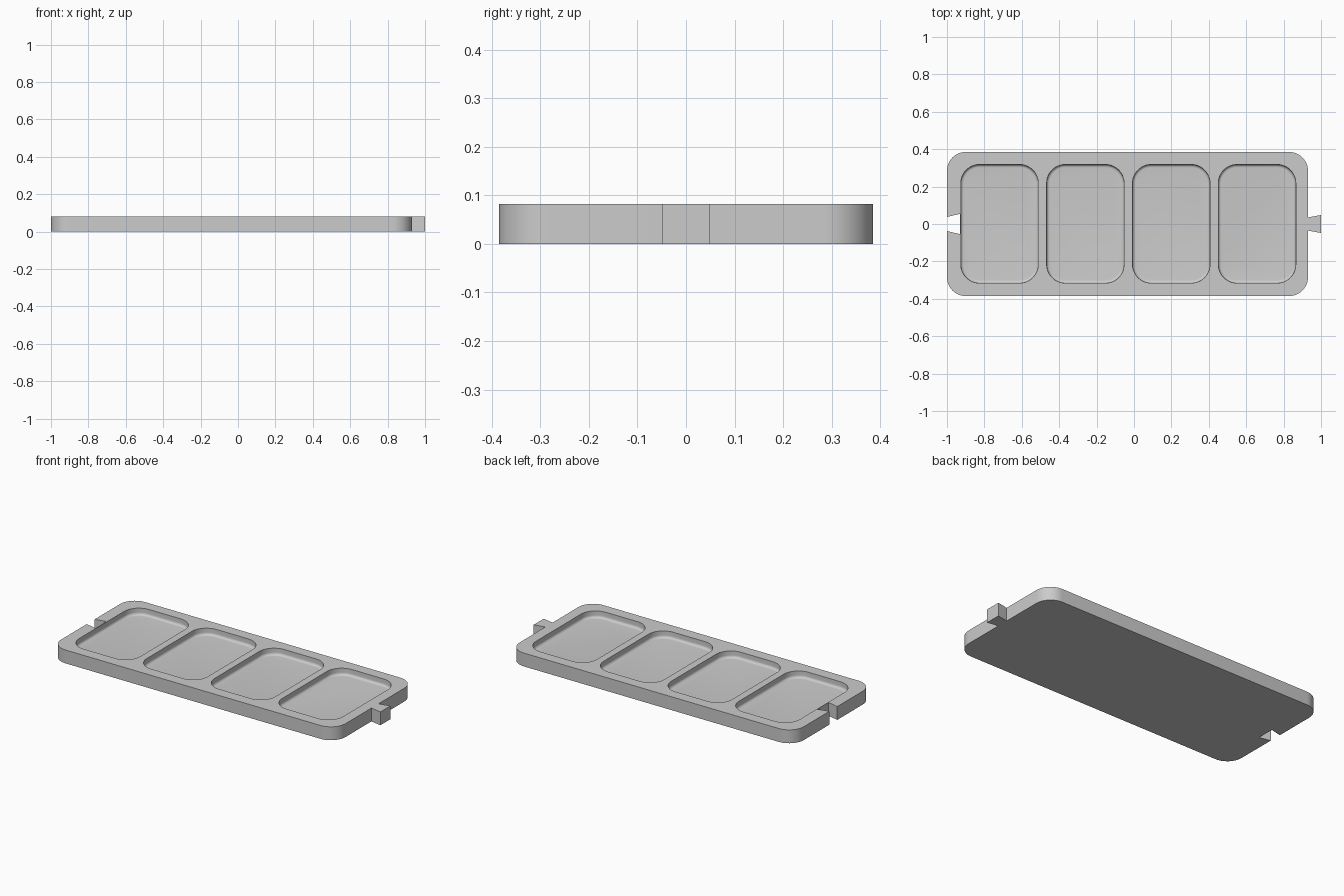
import bpy, bmesh, math
from mathutils import Vector

cube = bpy.data.objects.get("Cube")
if cube:
    bpy.data.objects.remove(cube)

H, FLOOR = 0.082, 0.04
grey = bpy.data.materials.new("plain grey")
grey.use_nodes = True
colour = (0.6, 0.6, 0.6, 1)
grey.diffuse_color = colour
grey.node_tree.nodes["Principled BSDF"].inputs["Base Color"].default_value = colour


def rounded(x0, x1, y0, y1, r, steps=12):
    """Counter-clockwise rounded rectangle, starting at the right front corner."""
    pts = []
    corners = [(x1 - r, y0 + r, -90), (x1 - r, y1 - r, 0),
               (x0 + r, y1 - r, 90), (x0 + r, y0 + r, 180)]
    for cx, cy, start in corners:
        for i in range(steps + 1):
            a = math.radians(start + 90 * i / steps)
            pts.append((cx + r * math.cos(a), cy + r * math.sin(a)))
    return pts


def loft(name, rings):
    """Solid from stacked (outline, height) rings with capped ends."""
    bm = bmesh.new()
    loops = [[bm.verts.new((x, y, z)) for x, y in pts] for pts, z in rings]
    for low, high in zip(loops, loops[1:]):
        for i in range(len(low)):
            j = (i + 1) % len(low)
            bm.faces.new((low[i], low[j], high[j], high[i]))
    bm.faces.new(loops[0][::-1])
    bm.faces.new(loops[-1])
    mesh = bpy.data.meshes.new(name)
    bm.to_mesh(mesh)
    bm.free()
    obj = bpy.data.objects.new(name, mesh)
    bpy.context.collection.objects.link(obj)
    mesh.materials.append(grey)
    return obj


# Tray outline: rounded slab with a dovetail tab on +x and a matching notch on -x
n = 13
slab = rounded(-1, 0.93, -0.385, 0.385, 0.1)
tab = [(0.93, -0.035), (1, -0.048), (1, 0.048), (0.93, 0.035)]
notch = [(-1, 0.038), (-0.93, 0.054), (-0.93, -0.054), (-1, -0.038)]
outline = slab[:n] + tab + slab[n:3 * n] + notch + slab[3 * n:]
tray = loft("tray", [(outline, 0), (outline, H)])

# Four pockets with a small fillet around the floor
F = 0.016
for k in range(4):
    x0 = -0.926 + 0.459 * k
    rings = []
    for i in range(7):
        a = math.radians(90 * i / 6)
        d = F * (1 - math.sin(a))
        ring = rounded(x0 + d, x0 + 0.414 - d, -0.316 + d, 0.318 - d, 0.1 - d)
        rings.append((ring, FLOOR + F * (1 - math.cos(a))))
    rings.append((ring, H + 0.05))
    cutter = loft("pocket_cutter", rings)
    cutter.hide_render = True
    mod = tray.modifiers.new("pocket", "BOOLEAN")
    mod.operation = "DIFFERENCE"
    mod.solver = "EXACT"
    mod.object = cutter
    bpy.context.view_layer.objects.active = tray
    bpy.ops.object.modifier_apply(modifier=mod.name)
    bpy.data.objects.remove(cutter)

bpy.ops.object.select_all(action="DESELECT")
tray.select_set(True)
bpy.context.view_layer.objects.active = tray
bpy.ops.object.shade_smooth_by_angle(angle=math.radians(30))
